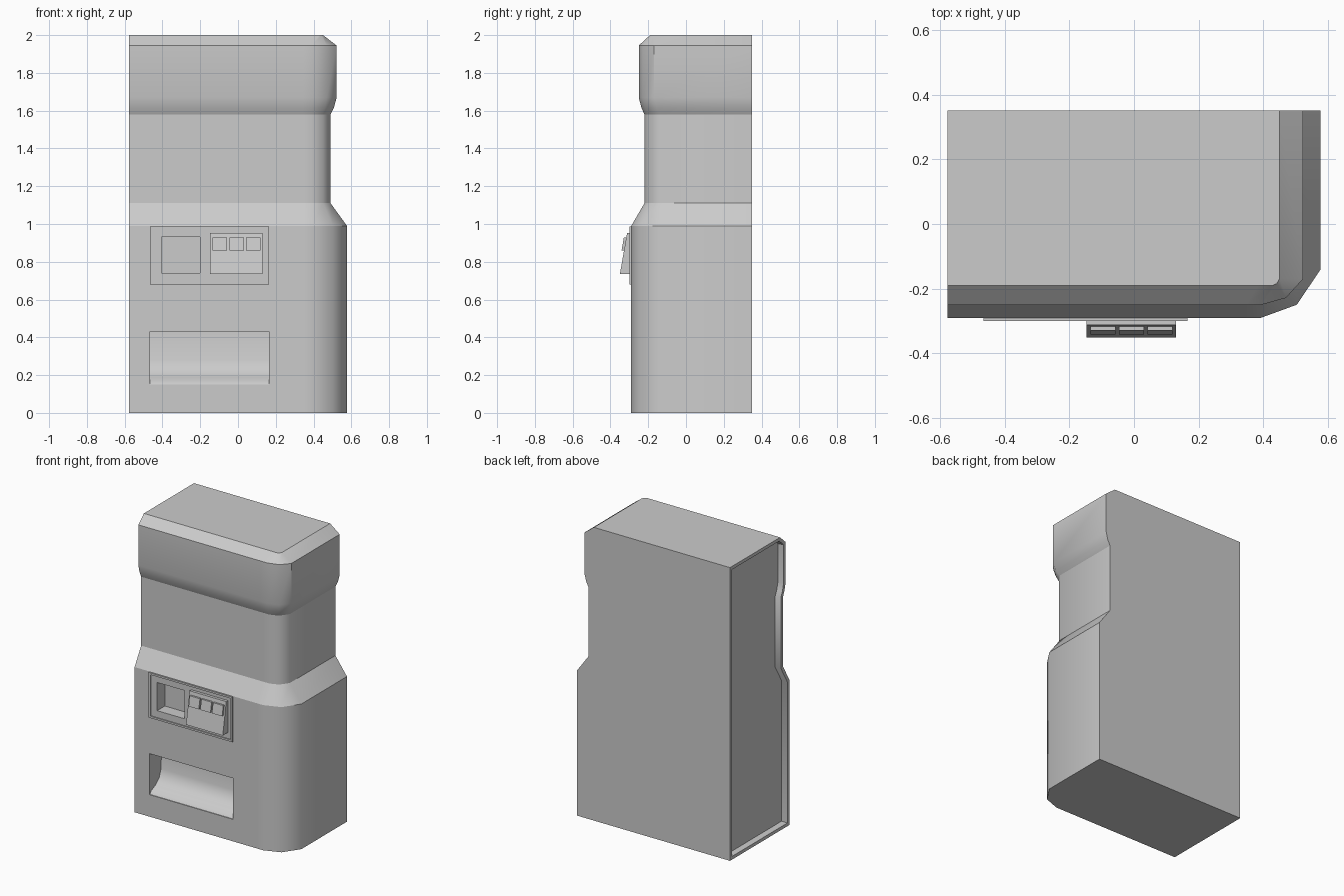
import bpy, bmesh, math
from mathutils import Vector

if "Cube" in bpy.data.objects:
    bpy.data.objects.remove(bpy.data.objects["Cube"])

LEFT, BACK = -0.577, 0.35


def make_object(name, bm):
    bmesh.ops.recalc_face_normals(bm, faces=bm.faces)
    mesh = bpy.data.meshes.new(name)
    bm.to_mesh(mesh)
    bm.free()
    obj = bpy.data.objects.new(name, mesh)
    bpy.context.collection.objects.link(obj)
    return obj


def extrude_x(name, profile, x0, x1):
    """Prism along x from a (y, z) outline."""
    bm = bmesh.new()
    a = [bm.verts.new((x0, y, z)) for y, z in profile]
    b = [bm.verts.new((x1, y, z)) for y, z in profile]
    bm.faces.new(a)
    bm.faces.new(b[::-1])
    n = len(a)
    for i in range(n):
        j = (i + 1) % n
        bm.faces.new((a[i], b[i], b[j], a[j]))
    return make_object(name, bm)


def box(name, x0, x1, y0, y1, z0, z1):
    return extrude_x(name, [(y0, z0), (y1, z0), (y1, z1), (y0, z1)], x0, x1)


def cut(obj, cutter):
    mod = obj.modifiers.new("cut", 'BOOLEAN')
    mod.operation = 'DIFFERENCE'
    mod.solver = 'EXACT'
    mod.object = cutter
    bpy.context.view_layer.objects.active = obj
    bpy.ops.object.modifier_apply(modifier=mod.name)


def smooth(obj, angle):
    bpy.ops.object.select_all(action='DESELECT')
    obj.select_set(True)
    bpy.context.view_layer.objects.active = obj
    bpy.ops.object.shade_smooth_by_angle(angle=math.radians(angle))


# Cabinet: stacked outlines with one rounded front corner
# (z, right x, front y, corner width, corner depth, sharp edge)
levels = [
    (0.00, 0.577, -0.29, 0.185, 0.15, True),
    (0.99, 0.577, -0.29, 0.185, 0.15, True),
    (1.11, 0.49, -0.22, 0.10, 0.08, True),
    (1.58, 0.49, -0.22, 0.10, 0.08, True),
    (1.615, 0.508, -0.236, 0.12, 0.08, False),
    (1.67, 0.522, -0.25, 0.13, 0.08, False),
    (1.945, 0.522, -0.25, 0.13, 0.08, True),
    (2.00, 0.45, -0.19, 0.022, 0.022, True),
]
bm = bmesh.new()
rings = []
for z, xr, yf, dx, dy, _ in levels:
    outline = [(LEFT, BACK), (LEFT, yf), (xr - dx - 0.045, yf), (xr - dx, yf),
               (xr - 0.4 * dx, yf + 0.27 * dy), (xr, yf + dy), (xr, BACK)]
    rings.append([bm.verts.new((x, y, z)) for x, y in outline])
n = len(rings[0])
left_faces = []
for lo, hi in zip(rings, rings[1:]):
    for j in range(n):
        k = (j + 1) % n
        face = bm.faces.new((lo[j], lo[k], hi[k], hi[j]))
        if j == 0:
            left_faces.append(face)
bm.faces.new(rings[0][::-1])
bm.faces.new(rings[-1])
for ring, level in zip(rings, levels):
    if level[5]:
        for j in range(1, n - 1):
            bm.edges.get((ring[j], ring[j + 1])).smooth = False
bm.normal_update()
# Recessed left side with a thin rim
bmesh.ops.inset_region(bm, faces=left_faces, thickness=0.022, use_even_offset=True)
bmesh.ops.inset_region(bm, faces=left_faces, thickness=0.004, depth=-0.04, use_even_offset=True)
cabinet = make_object("cabinet", bm)

# Control panel with a shallow framed face
panel = box("control_panel", -0.465, 0.165, -0.30, -0.28, 0.68, 0.988)
recess = box("panel_recess_cutter", -0.452, 0.152, -0.32, -0.293, 0.693, 0.975)
slot = box("small_slot_cutter", -0.405, -0.20, -0.32, -0.21, 0.74, 0.932)

# Collection bay with a curved floor
bay = extrude_x("bay_cutter", [(-0.32, 0.15), (-0.285, 0.15), (-0.272, 0.17), (-0.225, 0.19),
                               (-0.185, 0.225), (-0.165, 0.28), (-0.16, 0.43), (-0.32, 0.43)],
                -0.465, 0.165)
cut(panel, recess)
cut(panel, slot)
cut(cabinet, slot)
cut(cabinet, bay)
for helper in (recess, slot, bay):
    bpy.data.objects.remove(helper)
smooth(cabinet, 40)

# Sloping keypad wedge and its three buttons
extrude_x("keypad", [(-0.29, 0.735), (-0.35, 0.735), (-0.312, 0.952), (-0.29, 0.952)], -0.147, 0.13)
for i in range(3):
    x = -0.134 + i * 0.088
    extrude_x(f"button_{i + 1}", [(-0.32, 0.86), (-0.341, 0.86), (-0.329, 0.928), (-0.31, 0.928)],
              x, x + 0.077)
